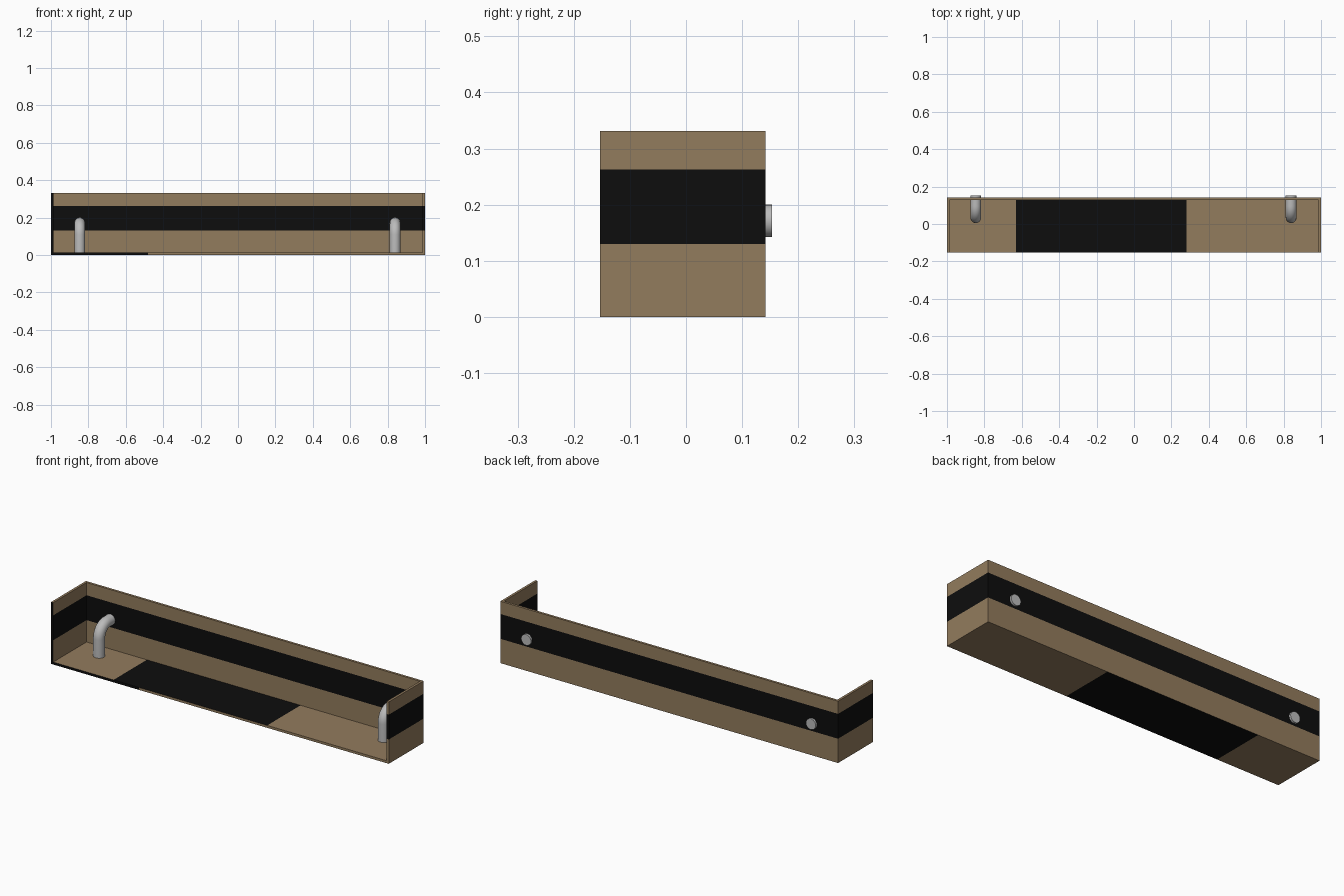
import bpy, bmesh, math
from mathutils import Vector

if "Cube" in bpy.data.objects:
    bpy.data.objects.remove(bpy.data.objects["Cube"])

T = 0.013                      # board thickness
FRONT, BACK, TOP = -0.153, 0.142, 0.331
BAND = (0.13, 0.263)           # black band heights


def material(name, rgb):
    m = bpy.data.materials.new(name)
    m.diffuse_color = (*rgb, 1)
    m.use_nodes = True
    m.node_tree.nodes["Principled BSDF"].inputs["Base Color"].default_value = m.diffuse_color
    return m


WOOD = material("wood", (0.29, 0.2, 0.11))
BLACK = material("black", (0.004, 0.004, 0.004))
METAL = material("grey metal", (0.5, 0.5, 0.5))


def finish(name, bm, mats):
    me = bpy.data.meshes.new(name)
    bm.to_mesh(me)
    bm.free()
    for m in mats:
        me.materials.append(m)
    ob = bpy.data.objects.new(name, me)
    bpy.context.collection.objects.link(ob)
    return ob


def board(name, lo, hi, axis, cuts, is_black):
    """Box sliced across one axis, with faces blackened by a rule."""
    lo, hi = Vector(lo), Vector(hi)
    bm = bmesh.new()
    bmesh.ops.create_cube(bm, size=1)
    for v in bm.verts:
        v.co = Vector((lo[i] + (v.co[i] + 0.5) * (hi[i] - lo[i]) for i in range(3)))
    normal = Vector((0, 0, 0))
    normal[axis] = 1
    for c in cuts:
        bmesh.ops.bisect_plane(bm, geom=bm.verts[:] + bm.edges[:] + bm.faces[:],
                               plane_co=normal * c, plane_no=normal)
    bm.normal_update()
    for f in bm.faces:
        f.material_index = int(is_black(f.calc_center_median(), f.normal))
    return finish(name, bm, [WOOD, BLACK])


def in_band(c, n):
    return abs(n.z) < 0.5 and BAND[0] < c.z < BAND[1]


# Base board: black patch on top and underside, black left half of front edge
board("base_board", (-1, FRONT, 0), (1, BACK, T), 0, (-0.63, -0.48, 0.28),
      lambda c, n: (abs(n.z) > 0.5 and -0.63 < c.x < 0.28) or (n.y < -0.5 and c.x < -0.48))

# Back board with band
board("back_board", (-1 + T, BACK - T, T), (1 - T, BACK, TOP), 2, BAND, in_band)

# End boards; the left one has a black front edge
board("left_end_board", (-1, FRONT, T), (-1 + T, BACK, TOP), 2, BAND,
      lambda c, n: in_band(c, n) or n.y < -0.5)
board("right_end_board", (1 - T, FRONT, T), (1, BACK, TOP), 2, BAND, in_band)


# Bent pipes passing through the back board
def pipe(name, x, r=0.029, y=0.034, z=0.171, bend=0.062, sides=24, steps=12):
    path = [(y, T, 0.0)]       # y, z, tilt of the ring
    for i in range(steps + 1):
        a = math.pi / 2 * i / steps
        path.append((y + bend * (1 - math.cos(a)), z - bend * (1 - math.sin(a)), a))
    path.append((0.153, z, math.pi / 2))
    bm = bmesh.new()
    rings = []
    for py, pz, a in path:
        ring = []
        for k in range(sides):
            t = 2 * math.pi * k / sides
            off = r * math.sin(t)
            ring.append(bm.verts.new((x + r * math.cos(t),
                                      py + off * math.cos(a), pz - off * math.sin(a))))
        rings.append(ring)
    for p, q in zip(rings, rings[1:]):
        for k in range(sides):
            j = (k + 1) % sides
            bm.faces.new((p[k], p[j], q[j], q[k]))
    bm.faces.new(rings[0])
    bm.faces.new(rings[-1])
    bmesh.ops.recalc_face_normals(bm, faces=bm.faces)
    ob = finish(name, bm, [METAL])
    bpy.ops.object.select_all(action='DESELECT')
    ob.select_set(True)
    bpy.context.view_layer.objects.active = ob
    bpy.ops.object.shade_smooth_by_angle(angle=math.radians(40))


pipe("left_pipe", -0.846)
pipe("right_pipe", 0.84)
